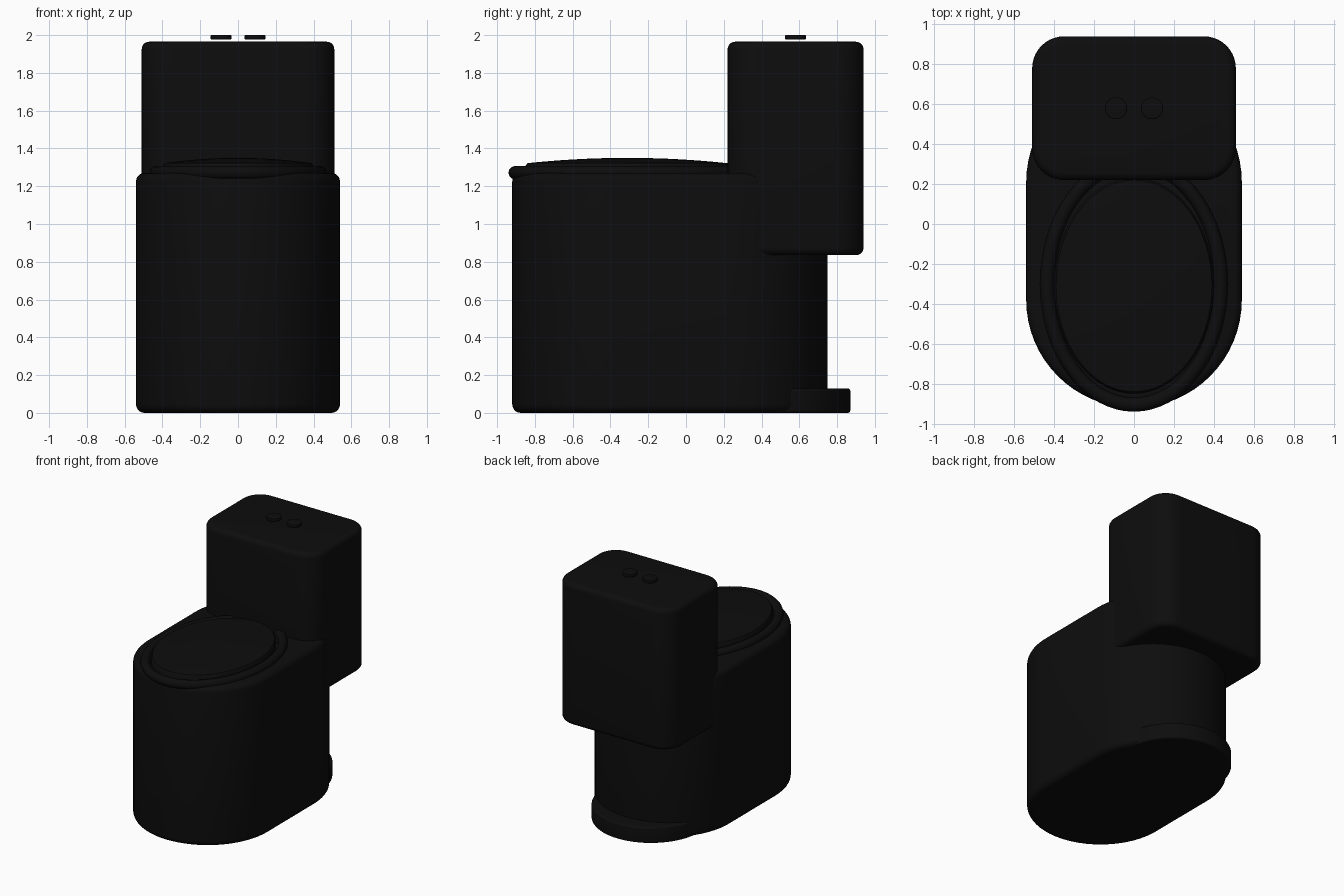
import bpy, bmesh
from math import sin, cos, pi, radians

cube = bpy.data.objects.get("Cube")
if cube:
    bpy.data.objects.remove(cube)

black = bpy.data.materials.new("glossy_black")
black.use_nodes = True
color = (0.004, 0.004, 0.004, 1)
black.diffuse_color = color
black.node_tree.nodes["Principled BSDF"].inputs["Base Color"].default_value = color


def arc(cx, cy, rx, ry, start, end, steps):
    """Points along an elliptical arc, angles in degrees."""
    angles = [radians(start + (end - start) * i / steps) for i in range(steps + 1)]
    return [(cx + rx * cos(a), cy + ry * sin(a)) for a in angles]


def ellipse(cx, cy, rx, ry, steps=64):
    return arc(cx, cy, rx, ry, 0, 360, steps)[:-1]


def rounded_box(x, y0, y1, r):
    """Rounded rectangle outline, symmetric in x."""
    corners = [(x - r, y1 - r), (r - x, y1 - r), (r - x, y0 + r), (x - r, y0 + r)]
    return [p for i, (cx, cy) in enumerate(corners)
            for p in arc(cx, cy, r, r, 90 * i, 90 * i + 90, 10)]


def finish(name, bm):
    bmesh.ops.recalc_face_normals(bm, faces=bm.faces)
    mesh = bpy.data.meshes.new(name)
    bm.to_mesh(mesh)
    bm.free()
    mesh.materials.append(black)
    obj = bpy.data.objects.new(name, mesh)
    bpy.context.collection.objects.link(obj)
    bpy.ops.object.select_all(action="DESELECT")
    obj.select_set(True)
    bpy.context.view_layer.objects.active = obj
    bpy.ops.object.shade_smooth_by_angle(angle=radians(35))
    return obj


def prism(name, outline, z0, z1, bevel):
    """Extruded outline with rounded top and bottom rims."""
    bm = bmesh.new()
    base = bm.faces.new([bm.verts.new((x, y, z0)) for x, y in outline])
    side = bmesh.ops.extrude_face_region(bm, geom=[base], use_keep_orig=True)["geom"]
    for v in side:
        if isinstance(v, bmesh.types.BMVert):
            v.co.z = z1
    bmesh.ops.recalc_face_normals(bm, faces=bm.faces)
    rims = [e for e in bm.edges if abs(e.verts[0].co.z - e.verts[1].co.z) < 1e-5]
    bmesh.ops.bevel(bm, geom=rims, offset=bevel, segments=5, profile=0.5,
                    affect="EDGES", clamp_overlap=True)
    return finish(name, bm)


def loft(name, rings, cy, closed=False):
    """Stack of concentric ellipses (rx, ry, z); closed joins last to first."""
    bm = bmesh.new()
    loops = [[bm.verts.new((x, y, z)) for x, y in ellipse(0, cy, rx, ry)]
             for rx, ry, z in rings]
    pairs = list(zip(loops, loops[1:]))
    if closed:
        pairs.append((loops[-1], loops[0]))
    else:
        bm.faces.new(loops[0])
        bm.faces.new(loops[-1])
    for a, b in pairs:
        for i in range(len(a)):
            j = (i + 1) % len(a)
            bm.faces.new((a[i], a[j], b[j], b[i]))
    return finish(name, bm)


# Pedestal with round front and back
bowl = arc(0, 0.21, 0.54, 0.54, 0, 180, 32) + arc(0, -0.38, 0.54, 0.54, 180, 360, 32)
prism("bowl_body", bowl, 0, 1.27, 0.045)

# Foot plate behind the pedestal
prism("rear_foot", ellipse(0, 0.44, 0.43, 0.43), 0, 0.13, 0.015)

# Water tank
prism("tank", rounded_box(0.51, 0.22, 0.94, 0.16), 0.835, 1.965, 0.04)

# Seat ring: round section swept around an ellipse
section = [(0.035 * cos(2 * pi * i / 12), 0.035 * sin(2 * pi * i / 12)) for i in range(12)]
loft("seat_ring", [(0.435 + d, 0.605 + d, 1.272 + h) for d, h in section], -0.3, closed=True)

# Slightly domed lid
dome = [(1 - 0.12 * i, 1.322 + 0.028 * (1 - (1 - 0.12 * i) ** 2)) for i in range(9)]
loft("lid", [(0.4, 0.54, 1.26), (0.4, 0.54, 1.307)]
     + [(0.39 * s, 0.53 * s, z) for s, z in dome], -0.31)

# Two flush buttons
for side, x in (("left", 0.09), ("right", -0.09)):
    prism("flush_button_" + side, ellipse(x, 0.58, 0.055, 0.055, 32), 1.977, 2.0, 0.004)
